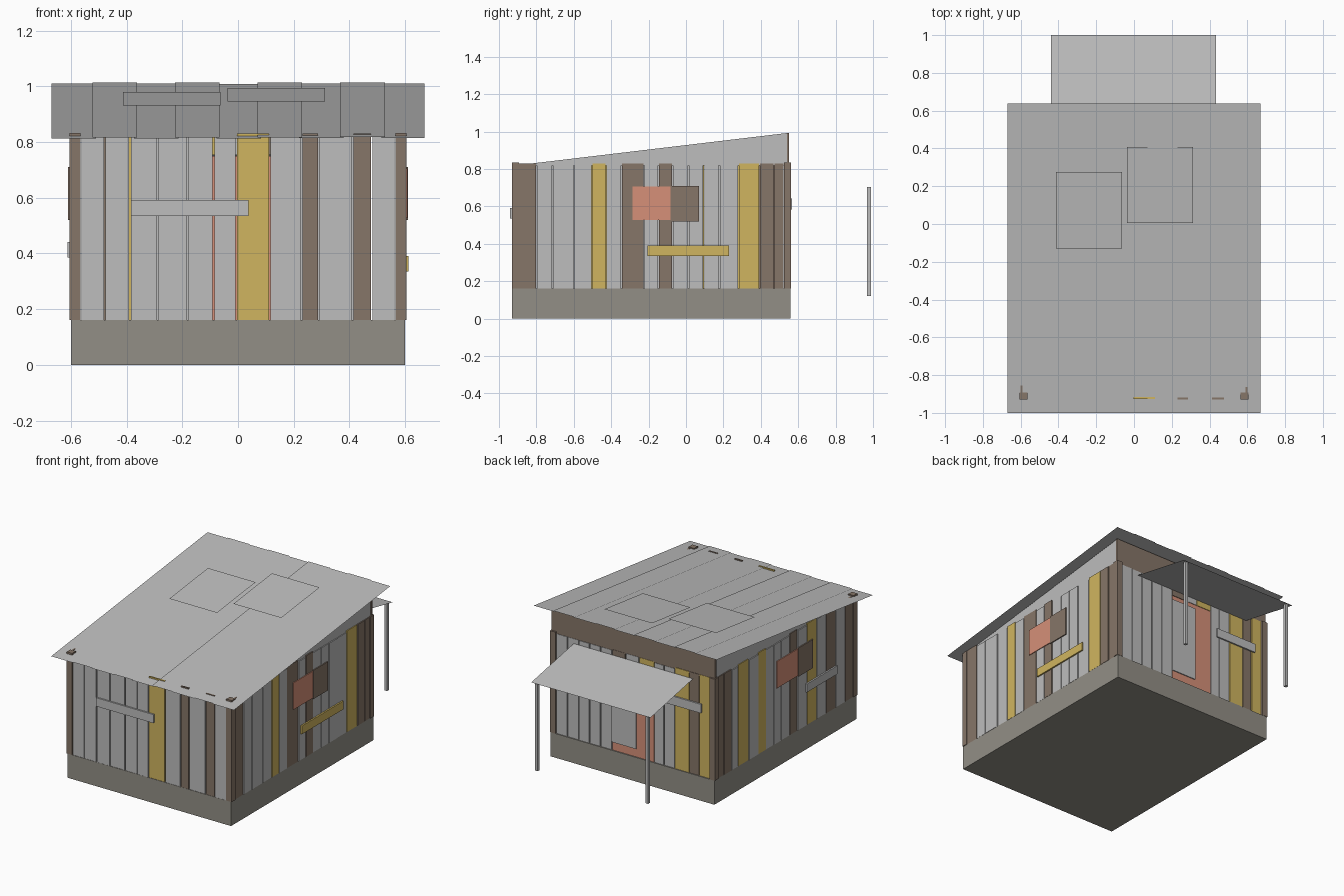
import bpy
import bmesh
import random

if "Cube" in bpy.data.objects:
    bpy.data.objects.remove(bpy.data.objects["Cube"])

random.seed(4)


def material(name, colour):
    m = bpy.data.materials.new(name)
    m.diffuse_color = (*colour, 1)
    m.use_nodes = True
    m.node_tree.nodes["Principled BSDF"].inputs["Base Color"].default_value = m.diffuse_color
    return m


GREY = material("sheet_grey", (0.51, 0.51, 0.51))
BROWN = material("weathered_brown", (0.24, 0.18, 0.138))
YELLOW = material("faded_yellow", (0.63, 0.46, 0.115))
SALMON = material("rusty_salmon", (0.67, 0.28, 0.19))
STONE = material("foundation_stone", (0.29, 0.275, 0.24))
PAINT = {"g": GREY, "b": BROWN, "y": YELLOW, "s": SALMON}


def add(name, bm, mat):
    mesh = bpy.data.meshes.new(name)
    bm.to_mesh(mesh)
    bm.free()
    mesh.materials.append(mat)
    obj = bpy.data.objects.new(name, mesh)
    bpy.context.collection.objects.link(obj)
    return obj


def box(name, x0, x1, y0, y1, z0, z1, mat):
    bm = bmesh.new()
    bmesh.ops.create_cube(bm, size=1)
    for v in bm.verts:
        v.co.x = x1 if v.co.x > 0 else x0
        v.co.y = y1 if v.co.y > 0 else y0
        v.co.z = z1 if v.co.z > 0 else z0
    return add(name, bm, mat)


def sheet(name, points, mat):
    bm = bmesh.new()
    bm.faces.new([bm.verts.new(p) for p in points])
    return add(name, bm, mat)


def board(name, wall, a, b, z0, z1, mat, depth=0.0, thick=0.01):
    """Flat board on a wall; depth pushes it outwards."""
    if wall == "front":
        return box(name, a, b, -0.917 - depth - thick, -0.917 - depth, z0, z1, mat)
    if wall == "back":
        return box(name, a, b, 0.543 + depth, 0.543 + depth + thick, z0, z1, mat)
    lo, hi = 0.59 + depth, 0.59 + depth + thick
    if wall == "left":
        lo, hi = -hi, -lo
    return box(name, lo, hi, a, b, z0, z1, mat)


def planks(wall, edges, codes):
    """Row of upright planks between consecutive edges with small gaps."""
    for i, c in enumerate(codes):
        top = 0.83 if c in "by" else 0.82
        board(f"{wall}_plank", wall, edges[i] + 0.003, edges[i + 1] - 0.003,
              0.16, top, PAINT[c], 0.001 * (i % 3))


# Foundation
box("foundation", -0.6, 0.6, -0.93, 0.56, 0, 0.16, STONE)

# Corner posts
for x in (-0.585, 0.585):
    for y in (-0.911, 0.543):
        box("corner_post", x - 0.02, x + 0.02, y - 0.019, y + 0.019, 0.16, 0.833, BROWN)

# Plank walls
planks("front", (-0.565, -0.478, -0.388, -0.288, -0.18, -0.088, -0.006, 0.114,
                 0.228, 0.29, 0.411, 0.48, 0.565), "ggggggygbgbg")
planks("right", (-0.895, -0.8, -0.713, -0.598, -0.502, -0.427, -0.345, -0.225,
                 -0.147, -0.073, 0.014, 0.095, 0.178, 0.28, 0.392, 0.47, 0.525),
       "bgggygbgbggggybb")
planks("left", (-0.895, -0.81, -0.71, -0.61, -0.51, -0.41, -0.31, -0.23, -0.14,
                -0.06, 0.02, 0.1, 0.2, 0.31, 0.38, 0.46, 0.525),
       "bgbgygbgggygygbb")
planks("back", (0.155, 0.24, 0.32, 0.4, 0.48, 0.565), "ggggg")
planks("back", (-0.565, -0.485, -0.412, -0.305, -0.225, -0.155), "ybygg")

# Door with patch and short boards above it
board("door", "back", -0.152, 0.152, 0.16, 0.75, SALMON)
board("door_patch", "back", -0.025, 0.158, 0.215, 0.72, GREY, 0.011, 0.006)
for a, b, c in ((0.06, 0.152, "b"), (-0.04, 0.054, "g"), (-0.152, -0.046, "y")):
    board("door_lintel_board", "back", a, b, 0.753, 0.825, PAINT[c])

# Boards nailed across the walls
board("front_cross_board", "front", -0.385, 0.037, 0.535, 0.592, GREY, 0.013)
board("back_cross_board", "back", -0.505, -0.2, 0.583, 0.642, GREY, 0.013)
board("right_cross_board", "right", -0.205, 0.23, 0.335, 0.39, YELLOW, 0.013)
board("left_cross_board", "left", -0.71, -0.39, 0.385, 0.44, GREY, 0.013)

# Shutter patches on the side walls
board("right_salmon_patch", "right", -0.285, -0.08, 0.527, 0.705, SALMON, 0.013, 0.005)
board("right_brown_patch", "right", -0.083, 0.07, 0.52, 0.71, BROWN, 0.013, 0.007)
board("left_salmon_patch", "left", -0.31, -0.085, 0.527, 0.705, SALMON, 0.013, 0.005)
board("left_brown_patch", "left", -0.46, -0.307, 0.52, 0.71, BROWN, 0.013, 0.007)

# Triangular side gables and upper back wall
for x in (-0.595, 0.595):
    sheet("side_gable", [(x, -0.91, 0.819), (x, 0.55, 0.819), (x, 0.55, 0.993)], GREY)
box("upper_back_wall", -0.6, 0.6, 0.54, 0.551, 0.82, 0.993, BROWN)


def roof_z(y):
    return 0.813 + 0.12 * (y + 1)


def roof_sheet(name, x0, x1, y0, y1, lift):
    sheet(name, [(x0, y0, roof_z(y0) + lift), (x1, y0, roof_z(y0) + lift),
                 (x1, y1, roof_z(y1) + lift), (x0, y1, roof_z(y1) + lift)], GREY)


# Overlapping roof sheets and two patches
step = 1.185 / 8
for i in range(9):
    x0 = -0.67 + i * step
    roof_sheet("roof_sheet", x0, min(x0 + 0.16, 0.67), -1, 0.638,
               0.004 * (i % 2) + random.uniform(-0.001, 0.001))
roof_sheet("roof_patch", -0.413, -0.063, -0.13, 0.275, 0.013)
roof_sheet("roof_patch", -0.037, 0.313, 0.005, 0.408, 0.012)

# Awning over the door and its posts
sheet("awning", [(-0.44, 0.555, 0.79), (0.435, 0.555, 0.79),
                 (0.435, 1, 0.702), (-0.44, 1, 0.702)], GREY)
for x in (-0.405, 0.405):
    box("awning_post", x - 0.01, x + 0.01, 0.969, 0.989, 0.12, 0.704, GREY)
